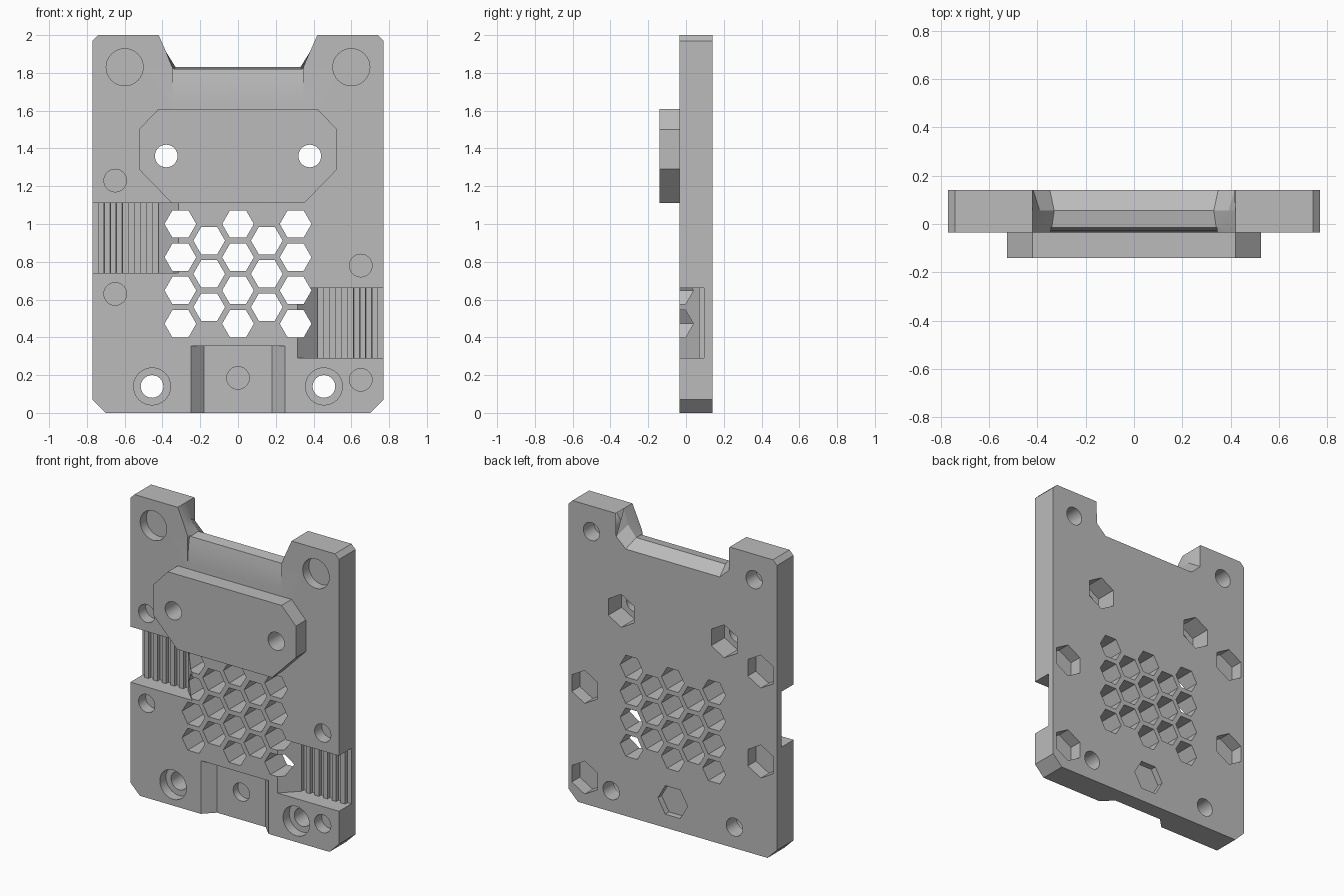
import bpy, bmesh, math
from mathutils import Vector

if "Cube" in bpy.data.objects:
    bpy.data.objects.remove(bpy.data.objects["Cube"])

FRONT, BACK = -0.035, 0.14

grey = bpy.data.materials.new("plain grey")
grey.use_nodes = True
colour = (0.5, 0.5, 0.5, 1)
grey.diffuse_color = colour
grey.node_tree.nodes["Principled BSDF"].inputs["Base Color"].default_value = colour


def loft(name, rings):
    """Closed solid through matching rings of points."""
    bm = bmesh.new()
    loops = [[bm.verts.new(p) for p in ring] for ring in rings]
    n = len(loops[0])
    for a, b in zip(loops, loops[1:]):
        for i in range(n):
            j = (i + 1) % n
            bm.faces.new((a[i], a[j], b[j], b[i]))
    bm.faces.new(loops[0])
    bm.faces.new(loops[-1])
    bmesh.ops.recalc_face_normals(bm, faces=bm.faces)
    mesh = bpy.data.meshes.new(name)
    bm.to_mesh(mesh)
    bm.free()
    mesh.materials.append(grey)
    obj = bpy.data.objects.new(name, mesh)
    bpy.context.collection.objects.link(obj)
    return obj


def prism(name, pts, start, end, axis="y"):
    """Profile pushed along an axis."""
    place = {"y": lambda p, t: (p[0], t, p[1]),
             "z": lambda p, t: (p[0], p[1], t),
             "x": lambda p, t: (t, p[0], p[1])}[axis]
    return loft(name, [[place(p, t) for p in pts] for t in (start, end)])


def round_pts(x, z, r, sides=32, turn=0.0):
    return [(x + r * math.cos(turn + math.tau * i / sides),
             z + r * math.sin(turn + math.tau * i / sides)) for i in range(sides)]


def mirrored(half):
    return half + [(-x, z) for x, z in reversed(half)]


def carve(target, cutters):
    """Subtract the cutters, bake the result and drop the cutters."""
    for c in cutters:
        c.hide_render = True
        m = target.modifiers.new(c.name, "BOOLEAN")
        m.operation, m.solver, m.object = "DIFFERENCE", "EXACT", c
    deps = bpy.context.evaluated_depsgraph_get()
    mesh = bpy.data.meshes.new_from_object(target.evaluated_get(deps))
    target.modifiers.clear()
    target.data = mesh
    for c in cutters:
        bpy.data.objects.remove(c)


# Main plate with chamfered corners
plate = prism("plate", mirrored([(0.70, 0), (0.77, 0.07), (0.77, 1.97), (0.74, 2)]),
              FRONT, BACK)
# Raised clamp block on the front
block = prism("clamp_block", [(-0.42, 1.61), (0.42, 1.61), (0.525, 1.5), (0.525, 1.29),
                              (0.35, 1.11), (-0.35, 1.11), (-0.525, 1.29), (-0.525, 1.5)],
              -0.14, FRONT)
cuts = []

# Top notch: narrow at the front, with a ridge and a sloping rear floor
sections = [
    (-0.06, [(0.42, 2.1), (0.42, 2), (0.38, 1.91), (0.345, 1.815)]),
    (-0.015, [(0.42, 2.1), (0.42, 2), (0.38, 1.91), (0.34, 1.82)]),
    (0.055, [(0.42, 2.1), (0.42, 2), (0.39, 1.90), (0.33, 1.83)]),
    (0.15, [(0.42, 2.1), (0.42, 2), (0.42, 1.84), (0.35, 1.775)]),
]
cuts.append(loft("top_notch", [[(x, y, z) for x, z in mirrored(half)]
                               for y, half in sections]))
# Curved scoop leading up to the notch
scoop = [(-0.1, 1.63), (FRONT - 0.001, 1.63), (-0.032, 1.70), (-0.026, 1.76),
         (-0.014, 1.825), (-0.1, 1.825)]
cuts.append(prism("scoop", scoop, -0.347, 0.347, "x"))

# Toothed belt slots, one on each side
for side, low, high in ((-1, 0.74, 1.11), (1, 0.29, 0.66)):
    pts = [(0.31, -0.06), (0.315, FRONT), (0.42, 0.07)]
    pitch = 0.064
    for i in range(6):
        x = 0.42 + pitch * i
        pts += [(x + 0.001, 0.095), (x + 0.032, 0.095)]
        if i < 5:
            pts += [(x + 0.033, 0.07), (x + pitch, 0.07)]
    pts += [(0.80, 0.095), (0.80, -0.06)]
    cuts.append(prism("belt_slot", [(side * x, y) for x, y in pts], low, high, "z"))

# Bottom recess with slanted sides
recess = [(-0.27, -0.055), (-0.18, 0.035), (0.18, 0.035), (0.27, -0.055)]
cuts.append(prism("bottom_recess", recess, -0.05, 0.355, "z"))

# Honeycomb vent
for col in range(-2, 3):
    inner = col % 2
    for row in range(3 if inner else 4):
        z = 0.472 + 0.176 * (row + inner / 2)
        cuts.append(prism("vent", round_pts(col * 0.1525, z, 0.084, 6), -0.1, 0.2))

# Counterbored corner holes
for x, z in ((0.6, 1.83), (0.455, 0.14)):
    for s in (-1, 1):
        cuts.append(prism("bolt_hole", round_pts(s * x, z, 0.06), -0.1, 0.2))
        cuts.append(prism("counterbore", round_pts(s * x, z, 0.098), -0.1, 0.03))

# Blind screw holes with hexagonal nut pockets behind
for x, z in ((-0.65, 1.23), (-0.65, 0.63), (0.65, 0.78), (0.65, 0.175), (0, 0.185)):
    centre = x == 0
    cuts.append(prism("screw_hole", round_pts(x, z, 0.06), -0.1, 0.085 if centre else 0.04))
    cuts.append(prism("nut_pocket", round_pts(x, z, 0.11, 6, 0 if centre else math.pi / 6),
                      0.1 if centre else 0.055, 0.2))

# Clamp holes go through both plate and block
for s in (-1, 1):
    hole = round_pts(s * 0.38, 1.36, 0.06)
    carve(block, [prism("clamp_hole", hole, -0.3, 0.1)])
    cuts.append(prism("clamp_hole", hole, -0.1, 0.2))
    cuts.append(prism("clamp_pocket", round_pts(s * 0.38, 1.36, 0.11, 6, math.pi / 6),
                      0.0, 0.2))

carve(plate, cuts)

# Smooth the round walls, keep the edges sharp
for obj in (plate, block):
    bpy.ops.object.select_all(action="DESELECT")
    obj.select_set(True)
    bpy.context.view_layer.objects.active = obj
    bpy.ops.object.shade_smooth_by_angle(angle=math.radians(20))
